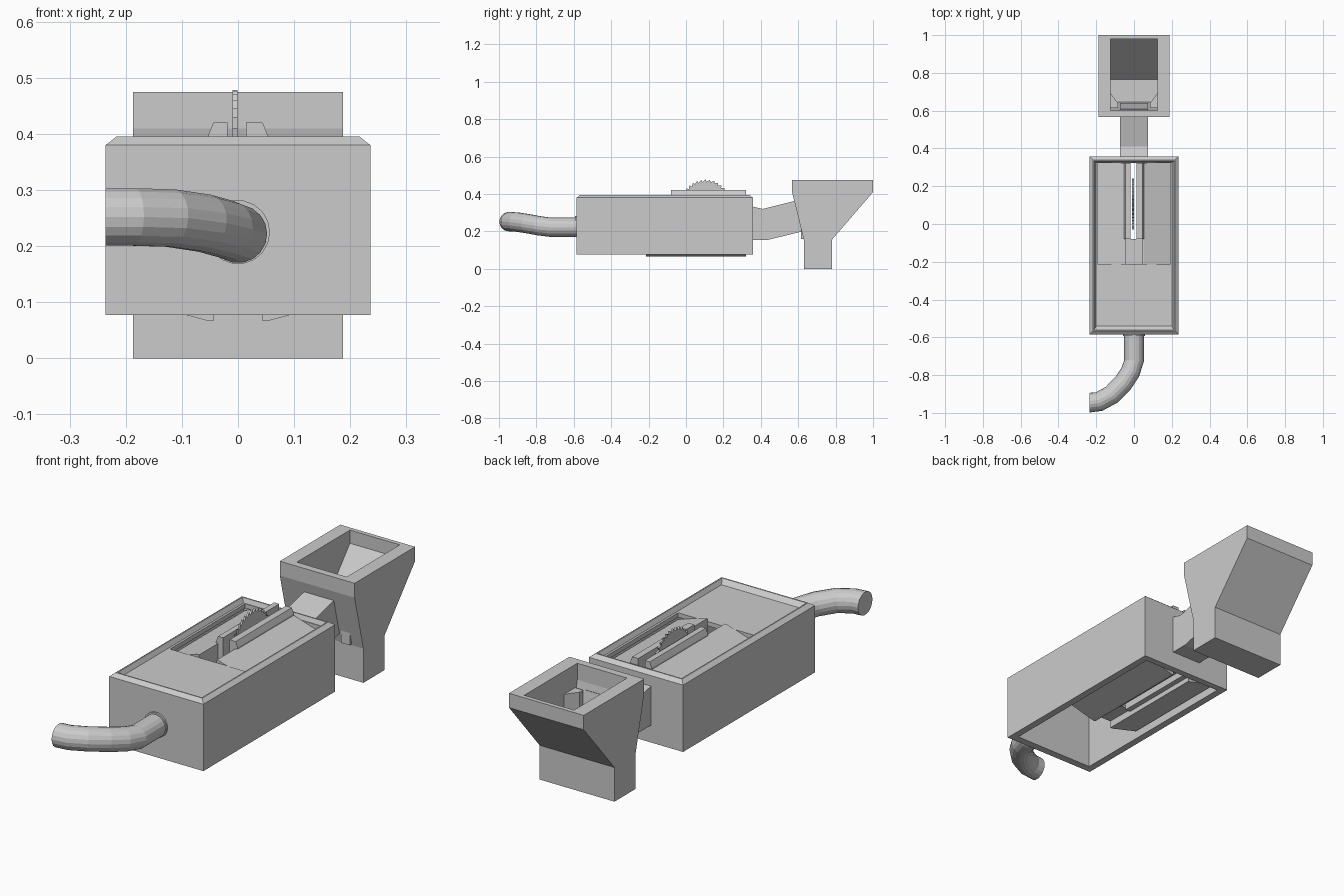
import bpy, bmesh, math
from mathutils import Vector

if "Cube" in bpy.data.objects:
    bpy.data.objects.remove(bpy.data.objects["Cube"])

grey = bpy.data.materials.new("plain grey")
grey.diffuse_color = (0.6, 0.6, 0.6, 1)
grey.use_nodes = True
grey.node_tree.nodes["Principled BSDF"].inputs["Base Color"].default_value = grey.diffuse_color


def finish(name, bm):
    bmesh.ops.recalc_face_normals(bm, faces=bm.faces[:])
    me = bpy.data.meshes.new(name)
    bm.to_mesh(me)
    bm.free()
    me.materials.append(grey)
    ob = bpy.data.objects.new(name, me)
    bpy.context.collection.objects.link(ob)
    return ob


def loft(name, rings, closed=False):
    """Skin equal-length rings; cap the ends, or join last ring to first."""
    bm = bmesh.new()
    vs = [[bm.verts.new(p) for p in r] for r in rings]
    n = len(vs[0])
    for i in range(len(vs) if closed else len(vs) - 1):
        a, b = vs[i], vs[(i + 1) % len(vs)]
        for j in range(n):
            k = (j + 1) % n
            bm.faces.new((a[j], a[k], b[k], b[j]))
    if not closed:
        bm.faces.new(vs[0])
        bm.faces.new(vs[-1])
    return finish(name, bm)


def prism_x(name, yz, x0, x1):
    return loft(name, [[(x, y, z) for y, z in yz] for x in (x0, x1)])


def prism_y(name, xz, y0, y1):
    return loft(name, [[(x, y, z) for x, z in xz] for y in (y0, y1)])


def prism_z(name, xy, z0, z1):
    return loft(name, [[(x, y, z) for x, y in xy] for z in (z0, z1)])


def rect(x, y0, y1, z):
    return [(-x, y0, z), (x, y0, z), (x, y1, z), (-x, y1, z)]


# cabinet shell: open underneath, raised bevelled rim, tray opening on top
TRAY0, TRAY1 = -0.215, 0.322
loft("cabinet", [
    rect(0.236, -0.585, 0.358, 0.077), rect(0.236, -0.585, 0.358, 0.38),
    rect(0.217, -0.566, 0.339, 0.395), rect(0.211, -0.56, 0.333, 0.395),
    rect(0.2, -0.54, 0.325, 0.375), rect(0.19, TRAY0, TRAY1, 0.375),
    rect(0.19, TRAY0, TRAY1, 0.355), rect(0.203, -0.55, 0.328, 0.355),
    rect(0.203, -0.55, 0.328, 0.077)], closed=True)

# sloped tray inserts and blade guard rails, one per side
for s, side, inner in ((-1, "left", 0.019), (1, "right", 0.014)):
    prism_y(side + "_tray", [(s * x, z) for x, z in (
        (0.044, 0.067), (0.054, 0.067), (0.19, 0.103),
        (0.19, 0.345), (0.054, 0.388), (0.044, 0.388))], TRAY0, TRAY1)
    prism_y(side + "_guard_rail", [(s * x, z) for x, z in (
        (inner, 0.09), (0.05, 0.09), (0.054, 0.395), (0.044, 0.42),
        (inner, 0.42))], -0.08, TRAY1)

# floor of the open slot in front of the rails
prism_z("slot_floor", [(-0.05, TRAY0), (0.05, TRAY0), (0.05, -0.08), (-0.05, -0.08)], 0.1, 0.11)

# toothed saw blade
teeth = []
N = 36
for i in range(N):
    for da, r in ((0.0, 0.135), (0.25, 0.122)):
        a = -2 * math.pi * (i + da) / N
        teeth.append((0.105 + r * math.cos(a), 0.343 + r * math.sin(a)))
prism_x("saw_blade", teeth, -0.010, -0.001)

# duct between cabinet and hopper
prism_x("duct", [(0.35, 0.332), (0.36, 0.332), (0.41, 0.32), (0.61, 0.37),
                 (0.64, 0.204), (0.44, 0.155), (0.35, 0.155)], -0.075, 0.075)

# hopper: outer profile swept in x, inner well cut out of it
hopper = prism_x("hopper", [(0.567, 0.475), (1.0, 0.475), (1.0, 0.41), (0.78, 0.155),
                            (0.78, 0), (0.63, 0), (0.63, 0.155), (0.567, 0.41)], -0.1875, 0.1875)
well = prism_x("hopper_well_cutter", [(0.60, 0.55), (0.98, 0.55), (0.98, 0.415), (0.765, 0.165),
                                      (0.645, 0.165), (0.60, 0.40)], -0.125, 0.125)
well.hide_render = True
well.hide_viewport = True
cut = hopper.modifiers.new("well", 'BOOLEAN')
cut.object = well
cut.operation = 'DIFFERENCE'
cut.solver = 'EXACT'

# gussets either side of the duct mouth inside the hopper
for s, side in ((-1, "left"), (1, "right")):
    prism_z(side + "_gusset", [(s * 0.13, 0.615), (s * 0.085, 0.615), (s * 0.085, 0.64),
                               (s * 0.13, 0.70)], 0.16, 0.37)

# dust pipe sweeping to the left, with a thin collar at the cabinet
path = [Vector(p) for p in ((0, -0.57, 0.222), (0, -0.725, 0.222), (-0.02, -0.785, 0.230),
                            (-0.06, -0.845, 0.241), (-0.12, -0.905, 0.250),
                            (-0.185, -0.94, 0.252), (-0.236, -0.946, 0.252))]
rings = []
for i, p in enumerate(path):
    t = (path[min(i + 1, len(path) - 1)] - path[max(i - 1, 0)]).normalized()
    if i in (0, len(path) - 1):
        t = Vector((0, -1, 0)) if i == 0 else Vector((-1, 0, 0))
    u = t.cross(Vector((0, 0, 1))).normalized()
    v = u.cross(t)
    rings.append([p + 0.052 * (math.cos(a) * u + math.sin(a) * v)
                  for a in (2 * math.pi * k / 18 for k in range(18))])
loft("dust_pipe", rings)
prism_y("pipe_collar", [(0.057 * math.cos(2 * math.pi * k / 18), 0.225 + 0.057 * math.sin(2 * math.pi * k / 18))
                        for k in range(18)], -0.593, -0.57)
